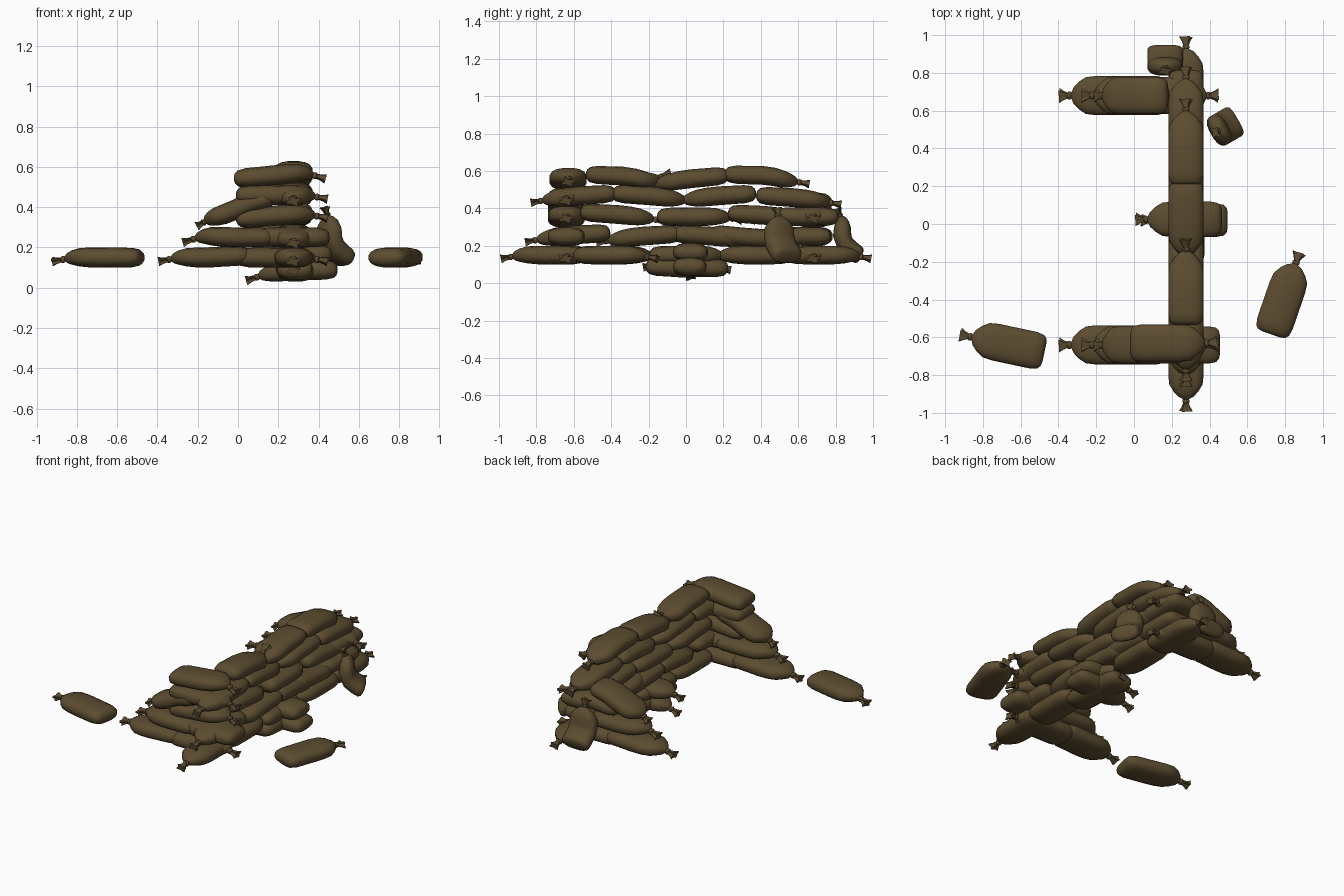
import bpy, bmesh, math
from mathutils import Vector

if "Cube" in bpy.data.objects:
    bpy.data.objects.remove(bpy.data.objects["Cube"])

cloth = bpy.data.materials.new("brown_burlap")
cloth.diffuse_color = (0.108, 0.073, 0.03, 1)
cloth.use_nodes = True
cloth.node_tree.nodes["Principled BSDF"].inputs["Base Color"].default_value = cloth.diffuse_color

SIDES = 16
# cross-sections from the blunt end to the tied neck: position, half width, half height
SECTIONS = [(0, .05, .010), (.012, .076, .026), (.045, .092, .041), (.13, .1, .049),
            (.28, .1, .05), (.43, .1, .051), (.58, .1, .05), (.69, .094, .046), (.77, .07, .037),
            (.83, .042, .026), (.86, .015, .013), (.875, .02, .017), (.895, .02, .017),
            (.905, .013, .011), (.95, .02, .013), (1, .032, .02)]


def spline(pts, t):
    """Catmull-Rom point on a list of (u, z) points."""
    n = len(pts) - 1
    i = min(int(t * n), n - 1)
    f = t * n - i
    b, c = Vector(pts[i]), Vector(pts[i + 1])
    a = Vector(pts[i - 1]) if i > 0 else 2 * b - c
    d = Vector(pts[i + 2]) if i + 2 <= n else 2 * c - b
    return 0.5 * (2 * b + (c - a) * f + (2 * a - 5 * b + 4 * c - d) * f * f
                  + (3 * b - a - 3 * c + d) * f ** 3)


def power(v, e):
    return math.copysign(abs(v) ** e, v)


def bag(name, x, y, yaw, path, width=1.0):
    """Sack swept along a path in the vertical plane through (x, y) facing yaw."""
    a = math.radians(yaw)
    fwd, side = Vector((math.cos(a), math.sin(a), 0)), Vector((-math.sin(a), math.cos(a), 0))
    up = Vector((0, 0, 1))
    bm = bmesh.new()
    rings = []
    for t, w, h in SECTIONS:
        p = spline(path, t)
        d = (spline(path, min(t + .04, 1)) - spline(path, max(t - .04, 0))).normalized()
        nrm = -fwd * d.y + up * d.x
        c = Vector((x, y, 0)) + fwd * p.x + up * p.y
        ring = []
        for k in range(SIDES):
            q = 2 * math.pi * (k + .5) / SIDES
            pleat = (1.2 if k % 4 < 2 else .75) if t > .9 else 1
            ring.append(bm.verts.new(c + side * (power(math.cos(q), .75) * w * width * pleat)
                                     + nrm * (power(math.sin(q), .8) * h * pleat)))
        rings.append(ring)
    for r, s in zip(rings, rings[1:]):
        for k in range(SIDES):
            j = (k + 1) % SIDES
            bm.faces.new((r[k], r[j], s[j], s[k]))
    bm.faces.new(rings[0])
    bm.faces.new(rings[-1])
    bmesh.ops.recalc_face_normals(bm, faces=bm.faces)
    me = bpy.data.meshes.new(name)
    bm.to_mesh(me)
    bm.free()
    me.materials.append(cloth)
    me.shade_smooth()
    me.set_sharp_from_angle(angle=math.radians(50))
    ob = bpy.data.objects.new(name, me)
    bpy.context.collection.objects.link(ob)


def lying(name, x, y, yaw, z, dz=(0, 0, 0), droop=-.02, width=1.0):
    """Lying sack; dz gives the sag at blunt end, middle and neck end."""
    path = [(-.195, z + dz[0]), (-.08, z + (dz[0] + dz[1]) / 2), (.033, z + dz[1]),
            (.147, z + dz[2]), (.26, z + dz[2] + droop)]
    bag(name, x, y, yaw, path, width)


# main wall: y centre, neck direction, height, sag
LOW, HI = (.015, 0, -.015), (-.015, 0, .015)
FLAT = (0, 0, 0)
WALL = [
    (-.73, -1, .15, FLAT), (-.38, 1, .15, FLAT), (.0, 1, .15, FLAT), (.37, -1, .15, FLAT), (.73, 1, .15, FLAT),
    (-.6, -1, .255, LOW), (-.22, -1, .25, LOW), (.12, 1, .25, LOW), (.3, -1, .25, HI), (.58, -1, .25, FLAT),
    (-.37, 1, .365, LOW), (.04, 1, .355, FLAT), (.42, 1, .36, LOW), (.62, -1, .355, FLAT),
    (-.57, -1, .465, LOW), (-.2, 1, .465, LOW), (.18, -1, .465, LOW), (.57, 1, .455, LOW),
    (-.34, 1, .57, (.012, 0, -.018)), (.03, -1, .555, (.022, 0, -.02)), (.4, 1, .57, (.012, .005, -.02)),
]
for i, (y, d, z, dz) in enumerate(WALL):
    up_neck = .04 if i == 18 else -.02
    lying(f"wall_bag_{i}", .275, y, 90 * d, z, dz, up_neck, .95)

# two end walls running inward from the main wall
for label, y in (("front", -.64), ("back", .68)):
    lying(label + "_end_bag_1", -.135, y, 180, .15, (.01, 0, 0), width=1.05)
    lying(label + "_end_bag_2", .185, y, 0, .15)
    lying(label + "_end_bag_3", -.015, y, 180, .25, (0, 0, .005), -.03, 1.05)
    lying(label + "_end_bag_4", .185, y, 0, .36, (-.02, 0, .005), width=1.0)
    bag(label + "_draped_bag", 0, y, 180,
        [(-.18, .445), (-.07, .425), (.04, .375), (.13, .345), (.205, .305)])
lying("front_end_bag_5", .26, -.64, 180, .25)
lying("front_end_bag_6", .185, -.64, 0, .46)
lying("front_top_bag", .175, -.63, 0, .56, (-.02, 0, .01), -.03)

# sunken bags under the middle
lying("crossing_bag", .27, .025, 180, .165, FLAT, -.02, .95)
lying("sunken_crossing_bag", .3, .02, 180, .09, (0, -.005, -.02), -.035, .9)
lying("sunken_bag_left", .275, .03, -90, .1, (-.02, -.015, .0), -.015, .9)
lying("sunken_bag_right", .285, -.02, 90, .09, (0, -.01, .0), -.02, .9)

# bags leaning against the outside
LEAN = [(.02, .145), (.06, .165), (.12, .225), (.125, .32), (.15, .4)]
bag("side_leaning_bag", .56, .56, 210, LEAN, .88)
bag("back_leaning_bag", .165, .96, -90, LEAN, .95)

# loose bags on the ground
lying("loose_bag_left", -.665, -.64, 168, .15)
lying("loose_bag_right", .79, -.4, 71, .15)
